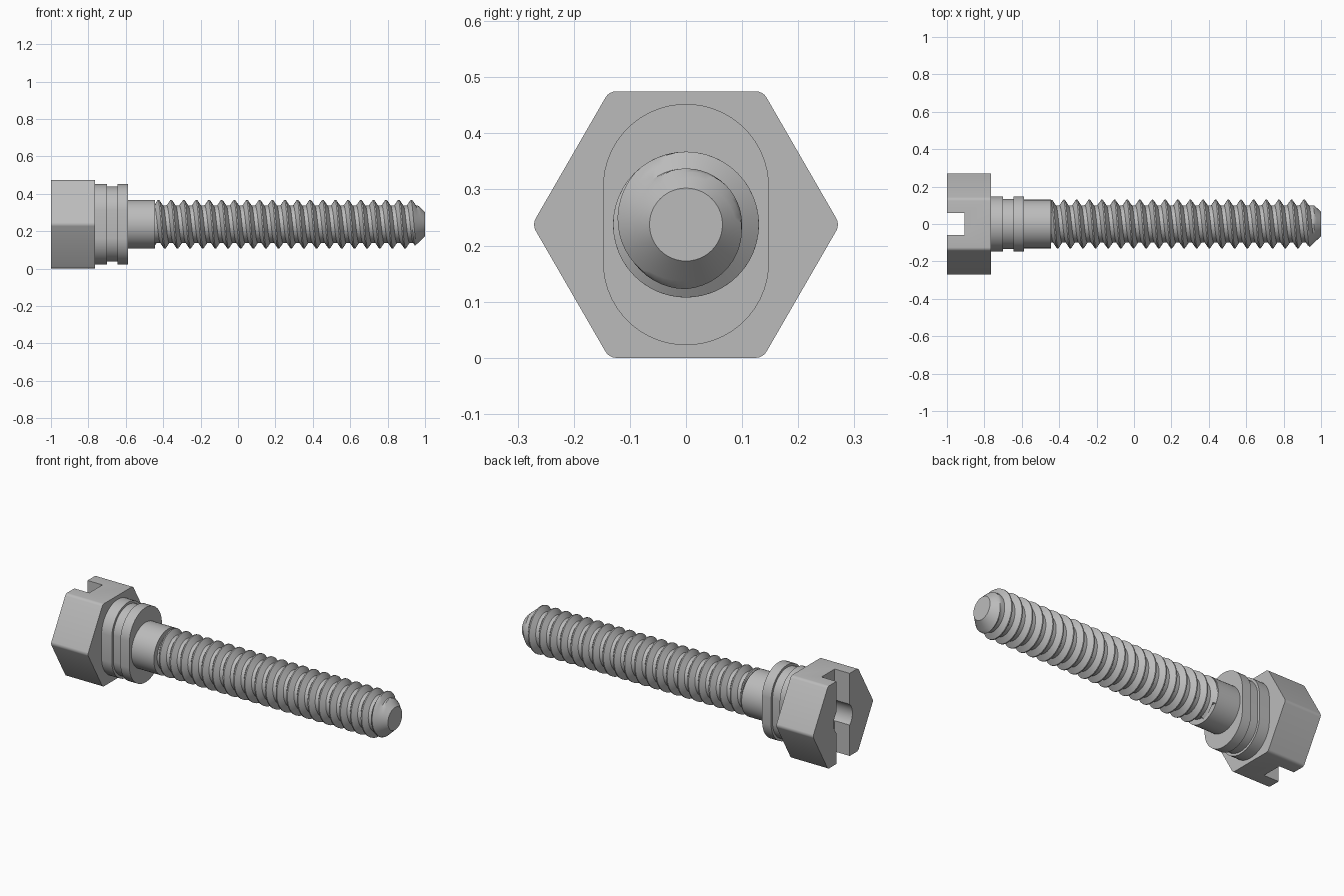
import bpy, bmesh, math

if "Cube" in bpy.data.objects:
    bpy.data.objects.remove(bpy.data.objects["Cube"], do_unlink=True)

AXIS_Z = 0.2375          # height of the bolt's axis
STEPS = 48               # sides of round parts

steel = bpy.data.materials.new("steel grey")
steel.use_nodes = True
GREY = (0.5, 0.5, 0.5, 1)
steel.diffuse_color = GREY
steel.node_tree.nodes["Principled BSDF"].inputs["Base Color"].default_value = GREY


def finish(name, bm):
    bmesh.ops.recalc_face_normals(bm, faces=bm.faces[:])
    mesh = bpy.data.meshes.new(name)
    bm.to_mesh(mesh)
    bm.free()
    obj = bpy.data.objects.new(name, mesh)
    bpy.context.collection.objects.link(obj)
    mesh.materials.append(steel)
    return obj


def smooth(obj, degrees=30):
    bpy.ops.object.select_all(action="DESELECT")
    obj.select_set(True)
    bpy.context.view_layer.objects.active = obj
    bpy.ops.object.shade_smooth_by_angle(angle=math.radians(degrees))


def prism(name, section, x0, x1, bevel=0):
    """Extrude a (y, z) section about the axis from x0 to x1."""
    bm = bmesh.new()
    face = bm.faces.new([bm.verts.new((x0, y, z + AXIS_Z)) for y, z in section])
    out = bmesh.ops.extrude_face_region(bm, geom=[face])
    for v in out["geom"]:
        if isinstance(v, bmesh.types.BMVert):
            v.co.x = x1
    if bevel:
        long_edges = [e for e in bm.edges if abs(e.verts[0].co.x - e.verts[1].co.x) > 0.01]
        bmesh.ops.bevel(bm, geom=long_edges, offset=bevel, segments=4,
                        profile=0.5, affect="EDGES")
    return finish(name, bm)


def ring(radius, count=STEPS, stretch=0):
    """Circle, or a slot shape when its halves are pulled apart along z."""
    points = []
    for i in range(count):
        a = 2 * math.pi * (i + 0.5) / count
        s = math.sin(a)
        points.append((radius * math.cos(a), radius * s + math.copysign(stretch, s)))
    return points


def cut(obj, cutter):
    mod = obj.modifiers.new("cut", "BOOLEAN")
    mod.operation = "DIFFERENCE"
    mod.solver = "EXACT"
    mod.object = cutter
    bpy.context.view_layer.objects.active = obj
    bpy.ops.object.modifier_apply(modifier=mod.name)
    bpy.data.objects.remove(cutter, do_unlink=True)


# Hexagonal head with a driver slot and a central bore
corner = AXIS_Z / math.cos(math.pi / 6)
hexagon = [(corner * math.cos(i * math.pi / 3), corner * math.sin(i * math.pi / 3))
           for i in range(6)]
head = prism("hex_head", hexagon, -1, -0.765, bevel=0.012)
cut(head, prism("slot_cutter", [(-0.06, -1), (0.06, -1), (0.06, 1), (-0.06, 1)], -1.1, -0.905))
cut(head, prism("bore_cutter", ring(0.085), -1.1, -0.89))
smooth(head)

# Oblong collars with a groove between them, then the plain shank
for name, x0, x1, radius in (("inner_collar", -0.765, -0.7, 0.148),
                             ("collar_groove", -0.7, -0.645, 0.134),
                             ("outer_collar", -0.645, -0.588, 0.148)):
    smooth(prism(name, ring(radius, STEPS, 0.067), x0, x1))
smooth(prism("plain_shank", ring(0.13), -0.588, -0.445))

# Right-handed thread, trimmed by a cone at the tip
PITCH, CREST, ROOT = 0.0676, 0.13, 0.1
START, END, TIP = -0.445, 1.0, 0.065
MIDDLE = (CREST + ROOT) / 2
PROFILE = [(-0.05, CREST), (0.05, CREST), (0.2, MIDDLE), (0.35, ROOT),
           (0.5, ROOT), (0.65, ROOT), (0.8, MIDDLE)]
bm = bmesh.new()
columns = []
for i in range(STEPS + 1):
    turn = i / STEPS
    a = 2 * math.pi * turn
    column = []
    for k in range(-3, 24):
        for f, r in PROFILE:
            x = -0.425 + PITCH * (k + f + turn)
            if x <= START:
                x, r = START, ROOT
            x = min(x, END)
            r = min(r, TIP + (END - x) * 0.95)
            column.append(bm.verts.new((x, -r * math.sin(a), AXIS_Z + r * math.cos(a))))
    columns.append(column)
for left, right in zip(columns, columns[1:]):
    for j in range(len(left) - 1):
        bm.faces.new((left[j], left[j + 1], right[j + 1], right[j]))
bmesh.ops.remove_doubles(bm, verts=bm.verts[:], dist=0.0001)
bmesh.ops.holes_fill(bm, edges=[e for e in bm.edges if e.is_boundary], sides=0)
smooth(finish("threaded_rod", bm), 28)
